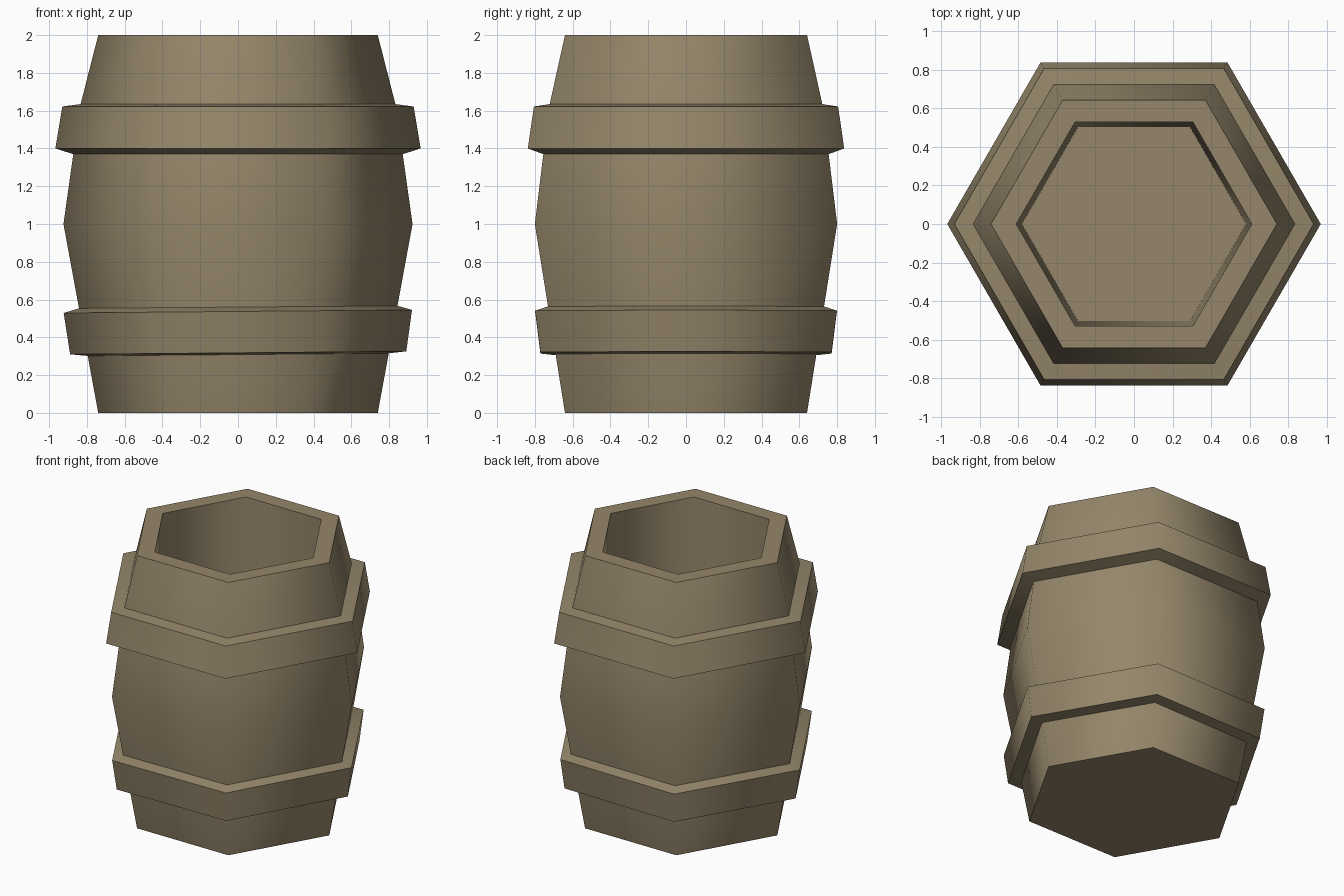
import bpy, bmesh, math
from mathutils import Matrix

if "Cube" in bpy.data.objects:
    bpy.data.objects.remove(bpy.data.objects["Cube"])

wood = bpy.data.materials.new("aged_wood")
wood.diffuse_color = (0.30, 0.24, 0.145, 1)
wood.use_nodes = True
wood.node_tree.nodes["Principled BSDF"].inputs["Base Color"].default_value = wood.diffuse_color


def hex_lathe(name, profile, closed, tilt=0.0):
    """Sweep an (r, z) profile round six corners; cap the ends if it is open."""
    bm = bmesh.new()
    rings = [[bm.verts.new((r * math.cos(i * math.pi / 3),
                            r * math.sin(i * math.pi / 3), z))
              for i in range(6)] for r, z in profile]
    pairs = list(zip(rings, rings[1:]))
    if closed:
        pairs.append((rings[-1], rings[0]))
    else:
        bm.faces.new(rings[0])
        bm.faces.new(rings[-1])
    for a, b in pairs:
        for i in range(6):
            j = (i + 1) % 6
            bm.faces.new((a[i], a[j], b[j], b[i]))
    if tilt:
        mid = sum(z for _, z in profile) / len(profile)
        bmesh.ops.rotate(bm, verts=bm.verts, cent=(0, 0, mid),
                         matrix=Matrix.Rotation(tilt, 3, 'Y'))
    bmesh.ops.recalc_face_normals(bm, faces=bm.faces)
    mesh = bpy.data.meshes.new(name)
    bm.to_mesh(mesh)
    bm.free()
    mesh.materials.append(wood)
    ob = bpy.data.objects.new(name, mesh)
    bpy.context.collection.objects.link(ob)
    bpy.ops.object.select_all(action='DESELECT')
    ob.select_set(True)
    bpy.context.view_layer.objects.active = ob
    bpy.ops.object.shade_smooth_by_angle(angle=math.radians(62))
    return ob


# Hollow body: outer staves, rim, inner wall and floor
hex_lathe("barrel_body", [(0.74, 0), (0.924, 1.0), (0.837, 1.62), (0.74, 2.0),
                          (0.61, 2.0), (0.58, 0.15)], closed=False)

# Hoops, with their inner edges sunk into the staves
hex_lathe("upper_hoop", [(0.86, 1.366), (0.967, 1.40), (0.93, 1.622),
                         (0.825, 1.636)], closed=True)
hex_lathe("lower_hoop", [(0.78, 0.307), (0.89, 0.318), (0.922, 0.537),
                         (0.83, 0.564)], closed=True, tilt=math.radians(-0.5))
